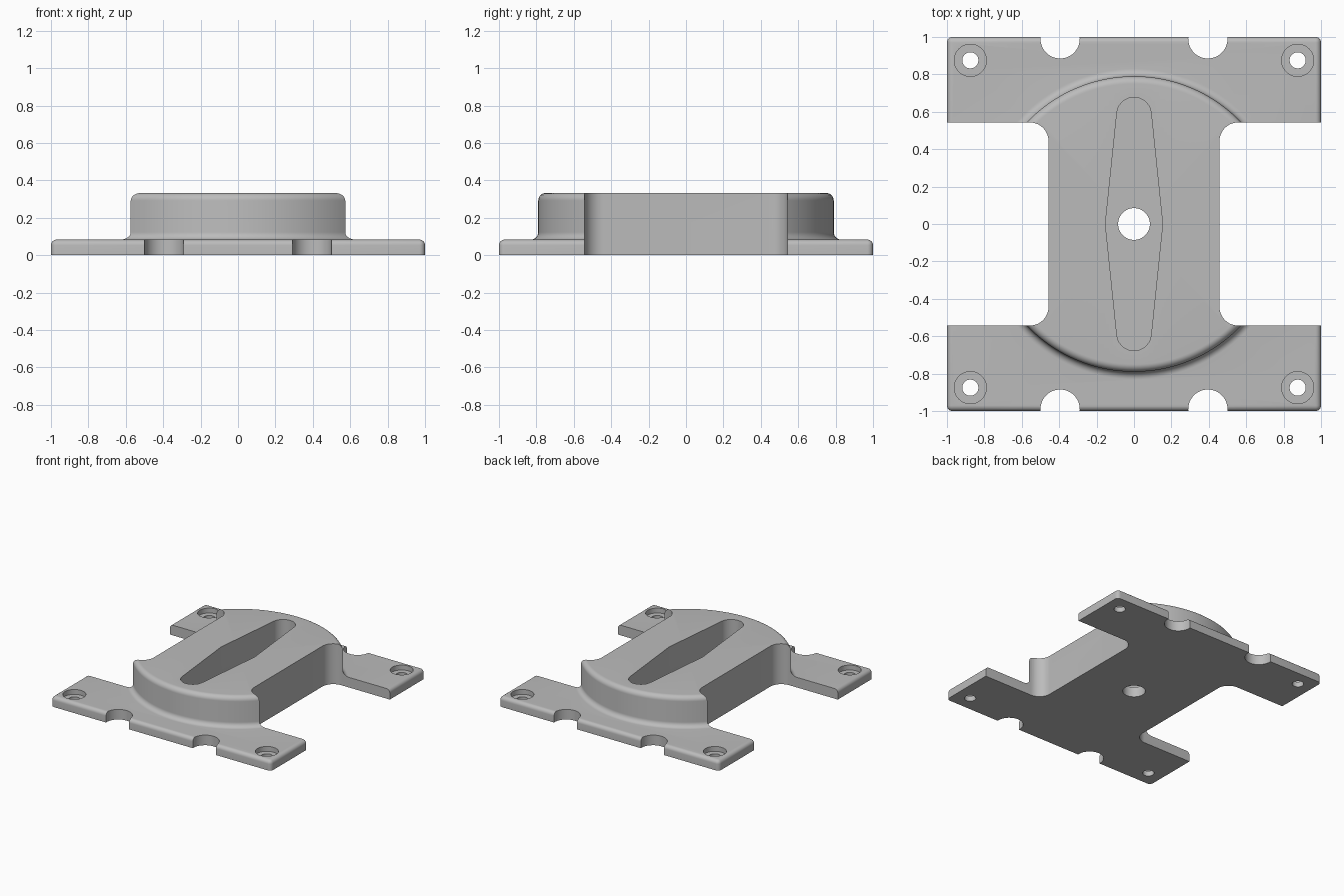
import bpy, bmesh
from math import sin, cos, pi, hypot, atan2, radians

PLATE_H, TOP_H = 0.083, 0.332

cube = bpy.data.objects.get("Cube")
if cube:
    bpy.data.objects.remove(cube, do_unlink=True)

grey = bpy.data.materials.new("metal_grey")
grey.use_nodes = True
colour = (0.5, 0.5, 0.5, 1)
grey.diffuse_color = colour
grey.node_tree.nodes["Principled BSDF"].inputs["Base Color"].default_value = colour


def make(name, bm):
    bmesh.ops.recalc_face_normals(bm, faces=bm.faces)
    mesh = bpy.data.meshes.new(name)
    bm.to_mesh(mesh)
    bm.free()
    mesh.materials.append(grey)
    obj = bpy.data.objects.new(name, mesh)
    bpy.context.collection.objects.link(obj)
    return obj


def prism(name, outline, z0, z1):
    bm = bmesh.new()
    face = bm.faces.new([bm.verts.new((x, y, z0)) for x, y in outline])
    top = bmesh.ops.extrude_face_region(bm, geom=[face])["geom"]
    verts = [v for v in top if isinstance(v, bmesh.types.BMVert)]
    bmesh.ops.translate(bm, verts=verts, vec=(0, 0, z1 - z0))
    return make(name, bm)


def arc(cx, cy, r, a0, a1, n):
    angles = [radians(a0 + (a1 - a0) * i / n) for i in range(n + 1)]
    return [(cx + r * cos(a), cy + r * sin(a)) for a in angles]


def disc(name, x, y, r, z0, z1):
    return prism(name, arc(x, y, r, 0, 360, 48)[:-1], z0, z1)


def combine(target, other, operation):
    mod = target.modifiers.new(other.name, 'BOOLEAN')
    mod.operation, mod.object, mod.solver = operation, other, 'EXACT'
    bpy.context.view_layer.objects.active = target
    bpy.ops.object.modifier_apply(modifier=mod.name)
    bpy.data.objects.remove(other, do_unlink=True)


# Base plate with rounded corners and top rim
bm = bmesh.new()
bmesh.ops.create_cube(bm, size=1)
for v in bm.verts:
    v.co = (v.co.x * 2, v.co.y * 2, (v.co.z + 0.5) * PLATE_H)
edges = [e for e in bm.edges if any(v.co.z > 0.01 for v in e.verts)]
bmesh.ops.bevel(bm, geom=edges, offset=0.03, segments=6, profile=0.5, affect='EDGES')
body = make("mounting_plate", bm)

# Round raised hub: filleted foot, straight wall, rounded rim
R, FOOT, RIM = 0.79, 0.04, 0.04
profile = [(0, 0.03), (R + FOOT, 0.03)]
profile += arc(R + FOOT, PLATE_H + FOOT, FOOT, 270, 180, 8)
profile += arc(R - RIM, TOP_H - RIM, RIM, 0, 90, 8) + [(0, TOP_H)]
bm = bmesh.new()
verts = [bm.verts.new((r, 0, z)) for r, z in profile]
lines = [bm.edges.new(pair) for pair in zip(verts, verts[1:])]
bmesh.ops.spin(bm, geom=verts + lines, axis=(0, 0, 1), cent=(0, 0, 0),
               angle=2 * pi, steps=128, use_duplicate=False)
bmesh.ops.remove_doubles(bm, verts=bm.verts, dist=0.0005)
combine(body, make("hub", bm), 'UNION')

# Side cut-outs with filleted inner corners
WAIST, SIDE_Y, FILLET = 0.457, 0.543, 0.1
for s in (-1, 1):
    outline = [(1.2, -SIDE_Y), (1.2, SIDE_Y)]
    outline += arc(WAIST + FILLET, SIDE_Y - FILLET, FILLET, 90, 180, 12)
    outline += arc(WAIST + FILLET, FILLET - SIDE_Y, FILLET, 180, 270, 12)
    combine(body, prism("side_cut", [(s * x, y) for x, y in outline], -0.1, 0.5), 'DIFFERENCE')

# Edge notches and counterbored screw holes in each quarter
for sx in (-1, 1):
    for sy in (-1, 1):
        combine(body, disc("notch", sx * 0.395, sy * 0.99, 0.105, -0.1, 0.2), 'DIFFERENCE')
        x, y = sx * 0.875, sy * 0.875
        combine(body, disc("counterbore", x, y, 0.086, 0.043, 0.2), 'DIFFERENCE')
        combine(body, disc("screw_hole", x, y, 0.043, -0.1, 0.2), 'DIFFERENCE')

# Tapered pocket with round ends, and the centre hole
END_Y, END_R, MID = 0.585, 0.092, 0.153
tilt = 6
half = arc(0, END_Y, END_R, tilt, 180 - tilt, 20)
slot = [(MID, 0)] + half + [(-MID, 0)] + [(-x, -y) for x, y in half]
combine(body, prism("pocket", slot, PLATE_H, 0.5), 'DIFFERENCE')
combine(body, disc("centre_hole", 0, 0, 0.085, -0.1, 0.2), 'DIFFERENCE')

# Smooth curved faces, keep sharp edges
bpy.ops.object.select_all(action='DESELECT')
body.select_set(True)
bpy.context.view_layer.objects.active = body
bpy.ops.object.shade_smooth_by_angle(angle=radians(30))
